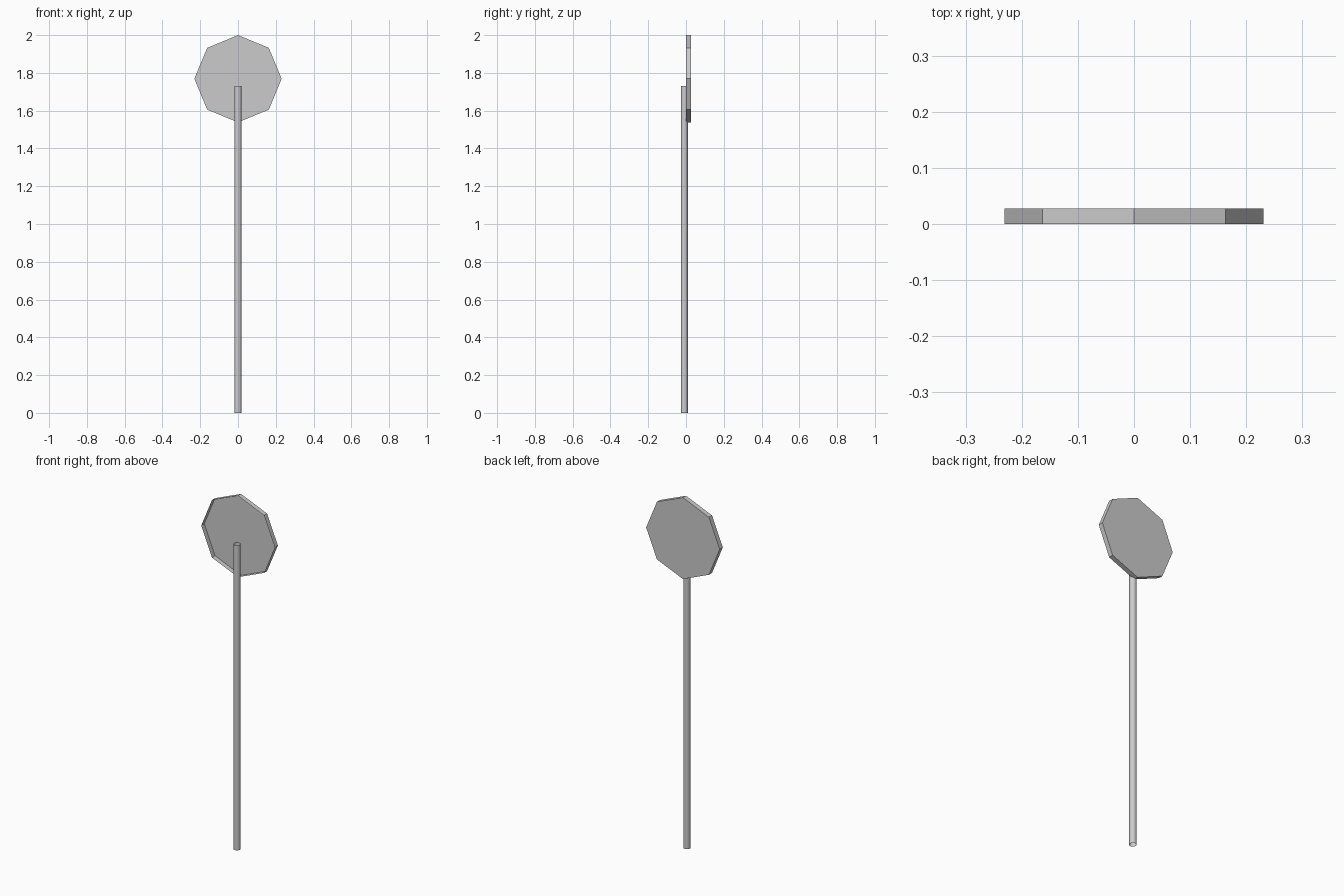
import bpy
import bmesh
import math

if "Cube" in bpy.data.objects:
    bpy.data.objects.remove(bpy.data.objects["Cube"])

# Octagonal sign plate, one corner pointing up
bpy.ops.mesh.primitive_cylinder_add(
    vertices=8, radius=0.231, depth=0.0275, end_fill_type='NGON',
    location=(0, 0.01375, 1.769), rotation=(math.pi / 2, 0, 0))
plate = bpy.context.object
plate.name = "sign_plate"

# The plate is a shallow tray: remove its front cap (local +z faces -y)
bm = bmesh.new()
bm.from_mesh(plate.data)
front = [f for f in bm.faces if f.normal.z > 0.9]
bmesh.ops.delete(bm, geom=front, context='FACES_ONLY')
bm.to_mesh(plate.data)
bm.free()

# Slim round open-ended pole reaching into the tray
bpy.ops.mesh.primitive_cylinder_add(
    vertices=16, radius=0.019, depth=1.73, end_fill_type='NOTHING',
    location=(0, -0.0085, 0.865))
bpy.context.object.name = "pole"
bpy.ops.object.shade_smooth_by_angle(angle=math.radians(40))
